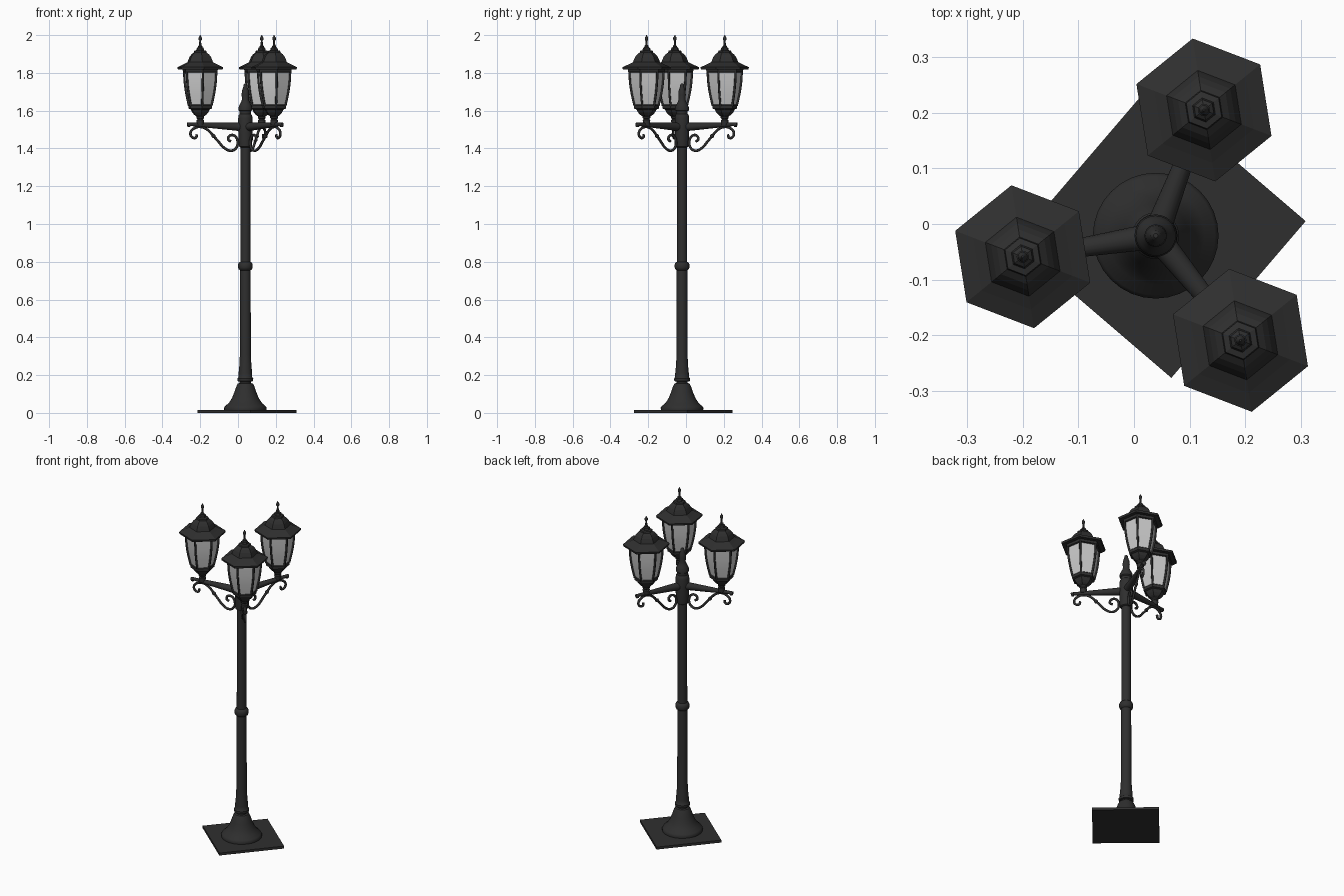
import bpy, bmesh, math
from mathutils import Vector, Matrix

if "Cube" in bpy.data.objects:
    bpy.data.objects.remove(bpy.data.objects["Cube"])

CX, CY = 0.039, -0.021          # pole axis
ARM_ANGLES = [69, 189, 309]
ARM_R = 0.242                   # lantern distance from the pole


def material(name, c):
    m = bpy.data.materials.new(name)
    m.diffuse_color = (c, c, c, 1)
    m.use_nodes = True
    m.node_tree.nodes["Principled BSDF"].inputs["Base Color"].default_value = m.diffuse_color
    return m


IRON = material("dark_iron", 0.028)
GLASS = material("frosted_glass", 0.7)


def finish(name, bm, mat, smooth=None):
    bmesh.ops.recalc_face_normals(bm, faces=bm.faces)
    me = bpy.data.meshes.new(name)
    bm.to_mesh(me)
    bm.free()
    me.materials.append(mat)
    ob = bpy.data.objects.new(name, me)
    bpy.context.collection.objects.link(ob)
    if smooth:
        bpy.ops.object.select_all(action='DESELECT')
        ob.select_set(True)
        bpy.context.view_layer.objects.active = ob
        bpy.ops.object.shade_smooth_by_angle(angle=math.radians(smooth))
    return ob


def lathe(name, profile, x, y, n=32, rot=0.0, mat=IRON, smooth=40):
    """Capped stack of n-sided rings from (radius, z) pairs."""
    bm = bmesh.new()
    rings = []
    for r, z in profile:
        rings.append([bm.verts.new((x + r * math.cos(rot + math.tau * i / n),
                                    y + r * math.sin(rot + math.tau * i / n), z))
                      for i in range(n)])
    for a, b in zip(rings, rings[1:]):
        for i in range(n):
            j = (i + 1) % n
            bm.faces.new((a[i], a[j], b[j], b[i]))
    bm.faces.new(rings[0])
    bm.faces.new(rings[-1])
    return finish(name, bm, mat, smooth)


def rod(name, pts, radius, res=6):
    """Round bar swept along a smooth path."""
    cu = bpy.data.curves.new(name, 'CURVE')
    cu.dimensions = '3D'
    cu.bevel_depth = radius
    cu.bevel_resolution = 2
    cu.use_fill_caps = True
    sp = cu.splines.new('BEZIER')
    sp.resolution_u = res
    sp.bezier_points.add(len(pts) - 1)
    for bp, p in zip(sp.bezier_points, pts):
        bp.co = p
        bp.handle_left_type = bp.handle_right_type = 'AUTO'
    cu.materials.append(IRON)
    ob = bpy.data.objects.new(name, cu)
    bpy.context.collection.objects.link(ob)
    return ob


# Square ground plate
bm = bmesh.new()
bmesh.ops.create_cube(bm, size=1, matrix=Matrix.Translation((0.047, -0.015, 0.0075))
                      @ Matrix.Rotation(math.radians(49.4), 4, 'Z')
                      @ Matrix.Diagonal((0.371, 0.371, 0.015, 1)))
finish("base_plate", bm, IRON)

# Bell-shaped foot
lathe("bell_foot", [(0.112, 0.015), (0.113, 0.027), (0.107, 0.036), (0.088, 0.052),
                    (0.071, 0.078), (0.058, 0.11), (0.047, 0.142), (0.04, 0.155),
                    (0.03, 0.158)], CX, CY)

# Pole with lower collar and middle ring
lathe("pole", [(0.03, 0.15), (0.03, 0.166), (0.041, 0.168), (0.042, 0.182), (0.036, 0.19),
               (0.036, 0.21), (0.032, 0.25), (0.029, 0.31), (0.028, 0.755), (0.035, 0.76),
               (0.039, 0.77), (0.039, 0.785), (0.035, 0.795), (0.027, 0.80),
               (0.026, 1.42)], CX, CY)

# Hub and top finial
lathe("hub_finial", [(0.026, 1.405), (0.034, 1.41), (0.036, 1.43), (0.038, 1.50),
                     (0.038, 1.56), (0.035, 1.577), (0.03, 1.582), (0.03, 1.597),
                     (0.036, 1.602), (0.036, 1.618), (0.03, 1.632), (0.023, 1.645),
                     (0.018, 1.66), (0.02, 1.685), (0.018, 1.705), (0.012, 1.722),
                     (0.009, 1.738), (0.004, 1.743)], CX, CY)

# Scroll path as (distance from the pole, height)
SCROLL = [(0.078, 1.437), (0.092, 1.447), (0.084, 1.467), (0.06, 1.468), (0.042, 1.44),
          (0.05, 1.402), (0.077, 1.388), (0.112, 1.402), (0.145, 1.437), (0.17, 1.465),
          (0.203, 1.499), (0.24, 1.514), (0.275, 1.506), (0.294, 1.483), (0.286, 1.46),
          (0.266, 1.457), (0.26, 1.474)]
RIB = [(0.092, 1.815), (0.088, 1.75), (0.079, 1.69), (0.064, 1.625)]

for k, deg in enumerate(ARM_ANGLES):
    a = math.radians(deg)
    d = Vector((math.cos(a), math.sin(a), 0))
    hub = Vector((CX, CY, 0))
    hexrot = a + math.pi / 6

    def along(r, z):
        return hub + d * r + Vector((0, 0, z))

    # Tapered arm, level along its top
    bm = bmesh.new()
    side = Vector((-d.y, d.x, 0))
    rings = []
    for r, rad in [(0.02, 0.023), (0.295, 0.009), (0.297, 0.012), (0.308, 0.012), (0.312, 0.008)]:
        c = along(r, 1.537 - min(rad, 0.024))
        rings.append([bm.verts.new(c + side * rad * math.cos(t) + Vector((0, 0, rad * math.sin(t))))
                      for t in [math.tau * i / 16 for i in range(16)]])
    for p, q in zip(rings, rings[1:]):
        for i in range(16):
            j = (i + 1) % 16
            bm.faces.new((p[i], p[j], q[j], q[i]))
    bm.faces.new(rings[0])
    bm.faces.new(rings[-1])
    finish(f"arm_{k}", bm, IRON, 40)

    # Scroll bracket with a bead in the middle
    rod(f"scroll_{k}", [along(r, z) for r, z in SCROLL], 0.007)
    bm = bmesh.new()
    bmesh.ops.create_uvsphere(bm, u_segments=12, v_segments=8, radius=0.011,
                              matrix=Matrix.Translation(along(0.17, 1.465)))
    finish(f"scroll_bead_{k}", bm, IRON, 60)

    # Six-sided lantern: foot and bowl, glass, ribs, roof
    L = along(ARM_R, 0)
    lathe(f"lantern_foot_{k}", [(0.018, 1.525), (0.02, 1.55), (0.015, 1.555), (0.021, 1.562),
                                (0.021, 1.57)], L.x, L.y, 16)
    lathe(f"lantern_bowl_{k}", [(0.022, 1.57), (0.034, 1.578), (0.045, 1.59), (0.054, 1.607),
                                (0.066, 1.611), (0.067, 1.628), (0.06, 1.635)],
          L.x, L.y, 6, hexrot, smooth=None)
    lathe(f"lantern_glass_{k}", [(r - 0.003, z) for r, z in RIB[::-1]],
          L.x, L.y, 6, hexrot, GLASS, 20)
    for i in range(6):
        t = hexrot + i * math.tau / 6
        rod(f"lantern_rib_{k}_{i}", [L + Vector((r * math.cos(t), r * math.sin(t), z))
                                     for r, z in RIB], 0.006, 4)
    lathe(f"lantern_roof_{k}", [(0.09, 1.803), (0.098, 1.806), (0.1, 1.82), (0.127, 1.818),
                                (0.13, 1.83), (0.096, 1.845), (0.072, 1.857), (0.068, 1.868),
                                (0.061, 1.884), (0.05, 1.898), (0.036, 1.908), (0.034, 1.917),
                                (0.022, 1.92), (0.019, 1.932), (0.01, 1.938)],
          L.x, L.y, 6, hexrot, smooth=None)
    lathe(f"lantern_spike_{k}", [(0.011, 1.93), (0.011, 1.942), (0.006, 1.947), (0.005, 1.97),
                                 (0.009, 1.976), (0.009, 1.986), (0.004, 1.994), (0.002, 2.0)],
          L.x, L.y, 12)
